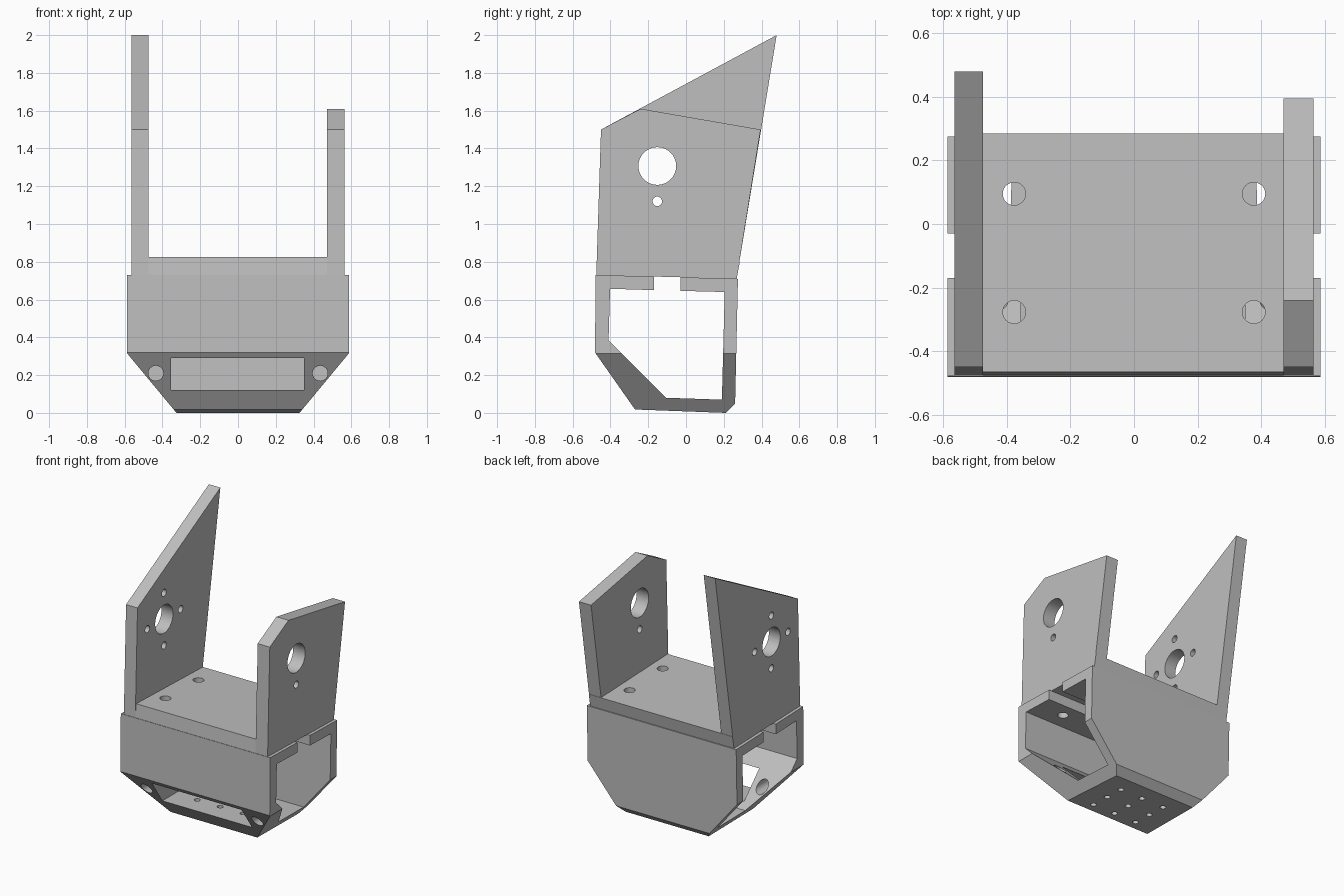
import bpy, bmesh, math
from mathutils import Matrix, Vector

if "Cube" in bpy.data.objects:
    bpy.data.objects.remove(bpy.data.objects["Cube"], do_unlink=True)

grey = bpy.data.materials.new("plain_grey")
grey.use_nodes = True
grey.diffuse_color = (0.52, 0.52, 0.52, 1)
grey.node_tree.nodes["Principled BSDF"].inputs["Base Color"].default_value = (0.52, 0.52, 0.52, 1)


def make_object(name, bm):
    bmesh.ops.recalc_face_normals(bm, faces=bm.faces)
    mesh = bpy.data.meshes.new(name)
    bm.to_mesh(mesh)
    bm.free()
    mesh.materials.append(grey)
    obj = bpy.data.objects.new(name, mesh)
    bpy.context.collection.objects.link(obj)
    return obj


def prism(name, points, lo, hi, axis="X"):
    """Extrude a side (y, z) or front (x, z) outline along the given axis."""
    place = (lambda p: (lo, p[0], p[1])) if axis == "X" else (lambda p: (p[0], lo, p[1]))
    shift = (hi - lo, 0, 0) if axis == "X" else (0, hi - lo, 0)
    bm = bmesh.new()
    face = bm.faces.new([bm.verts.new(place(p)) for p in points])
    out = bmesh.ops.extrude_face_region(bm, geom=[face])
    moved = [v for v in out["geom"] if isinstance(v, bmesh.types.BMVert)]
    bmesh.ops.translate(bm, vec=shift, verts=moved)
    return make_object(name, bm)


def drill(centre, radius, length, axis):
    turn = {"X": Matrix.Rotation(math.pi / 2, 4, "Y"),
            "Y": Matrix.Rotation(math.pi / 2, 4, "X"),
            "Z": Matrix.Identity(4)}[axis]
    bm = bmesh.new()
    bmesh.ops.create_cone(bm, cap_ends=True, segments=32, radius1=radius, radius2=radius,
                          depth=length, matrix=Matrix.Translation(Vector(centre)) @ turn)
    return make_object("hole_cutter", bm)


def combine(target, tools, operation):
    for tool in tools:
        mod = target.modifiers.new("cut", "BOOLEAN")
        mod.operation, mod.solver, mod.object = operation, "EXACT", tool
    bpy.context.view_layer.update()
    graph = bpy.context.evaluated_depsgraph_get()
    mesh = bpy.data.meshes.new_from_object(target.evaluated_get(graph))
    target.modifiers.clear()
    target.data = mesh
    for tool in tools:
        bpy.data.objects.remove(tool, do_unlink=True)


def smooth_holes(obj):
    bpy.ops.object.select_all(action="DESELECT")
    obj.select_set(True)
    bpy.context.view_layer.objects.active = obj
    bpy.ops.object.shade_smooth_by_angle(angle=math.radians(25))


# Housing: a slotted tube, open at both ends
housing = prism("housing", [
    (-0.17, 0.722), (-0.478, 0.73), (-0.482, 0.32), (-0.27, 0.018), (0.21, 0.0),
    (0.26, 0.05), (0.275, 0.71), (-0.03, 0.718), (-0.03, 0.646), (0.205, 0.64),
    (0.19, 0.07), (-0.105, 0.08), (-0.41, 0.385), (-0.402, 0.657), (-0.17, 0.65)],
    -0.587, 0.587)

# Slanted lower ends, front window, side holes, floor hole grid
cuts = [prism("window_cutter", [(-0.355, 0.12), (0.35, 0.12), (0.35, 0.29), (-0.355, 0.29)],
              -0.7, 0.1, "Y")]
for s in (-1, 1):
    cuts.append(prism("end_cutter", [(s * 0.587, 0.315), (s * 0.33, 0.005), (s * 0.247, -0.095),
                                     (s * 0.8, -0.095), (s * 0.8, 0.315)], -0.8, 0.8, "Y"))
    cuts.append(drill((s * 0.435, -0.3, 0.21), 0.04, 0.8, "Y"))
for i in (-1, 0, 1):
    for j in (-1, 0, 1):
        cuts.append(drill((i * 0.18, -0.06 + j * 0.14, 0.05), 0.02, 0.5, "Z"))

# Fork: base plate with a short arm and a tall arm
fork = prism("fork", [(-0.475, 0.73), (-0.465, 0.825), (0.285, 0.8), (0.268, 0.71)], -0.565, 0.565)
short_arm = prism("short_arm", [(-0.475, 0.73), (-0.45, 1.5), (-0.24, 1.61), (0.395, 1.5),
                                (0.268, 0.71)], 0.47, 0.565)
tall_arm = prism("tall_arm", [(-0.475, 0.73), (-0.45, 1.5), (0.48, 2.0), (0.268, 0.71)],
                 -0.565, -0.475)
combine(fork, [short_arm, tall_arm], "UNION")

# Pivot hole and screw holes in the arms
pivot_y, pivot_z, ring = -0.152, 1.307, 0.187
fork_cuts = [drill((0, pivot_y, pivot_z), 0.1, 2, "X"),
             drill((0, pivot_y, pivot_z - ring), 0.025, 2, "X")]
for dy, dz in ((ring, 0), (-ring, 0), (0, ring)):
    fork_cuts.append(drill((-0.52, pivot_y + dy, pivot_z + dz), 0.025, 0.3, "X"))

# Mounting holes through the base plate and the housing roof
for x in (-0.377, 0.377):
    for y in (0.095, -0.277):
        fork_cuts.append(drill((x, y, 0.75), 0.036, 0.4, "Z"))
        cuts.append(drill((x, y, 0.72), 0.036, 0.3, "Z"))

combine(housing, cuts, "DIFFERENCE")
combine(fork, fork_cuts, "DIFFERENCE")
for part in (housing, fork):
    smooth_holes(part)
